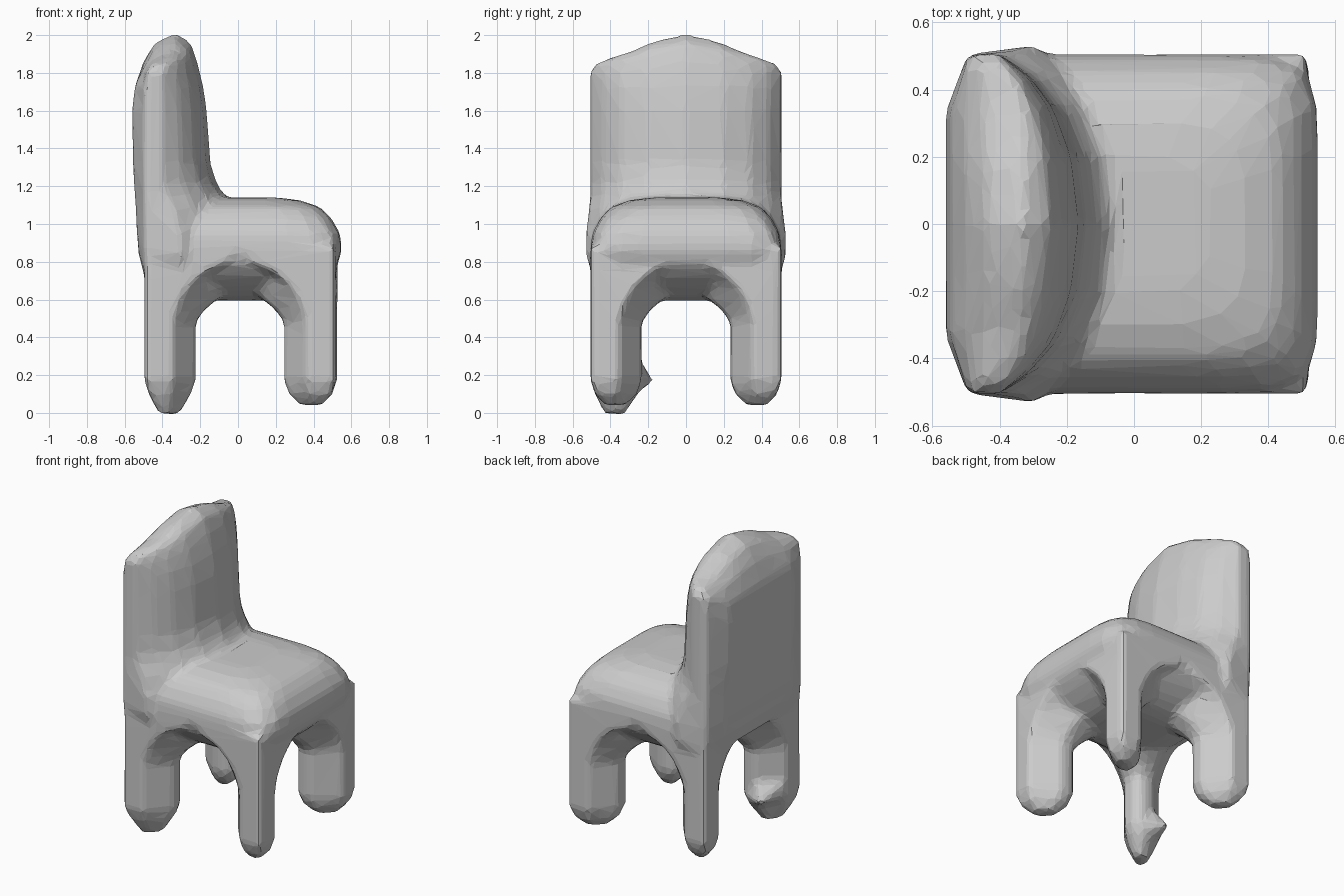
import bpy, bmesh, math
from mathutils import Vector

if "Cube" in bpy.data.objects:
    bpy.data.objects.remove(bpy.data.objects["Cube"])

bm = bmesh.new()


def loft(rings):
    """Closed skin through rings of equal point count."""
    vs = [[bm.verts.new(p) for p in r] for r in rings]
    n = len(vs[0])
    faces = []
    for a, b in zip(vs, vs[1:]):
        for i in range(n):
            j = (i + 1) % n
            faces.append(bm.faces.new((a[i], a[j], b[j], b[i])))
    for ring, z in ((vs[0], False), (vs[-1], True)):
        c = bm.verts.new(sum((v.co for v in ring), Vector()) / n)
        for i in range(n):
            j = (i + 1) % n
            faces.append(bm.faces.new((ring[i], ring[j], c) if z else (ring[j], ring[i], c)))
    bmesh.ops.recalc_face_normals(bm, faces=faces)


# seat cushion: squarish rings (height, half size, squareness)
seat = [(.595, .19, 3), (.615, .28, 3.5), (.66, .37, 4), (.72, .45, 5), (.785, .51, 8),
        (.86, .535, 9), (.95, .525, 7), (1.03, .48, 6), (1.09, .42, 5), (1.125, .32, 4), (1.14, .2, 4)]


def squircle(z, r, n, count=40):
    out = []
    for i in range(count):
        a = 2 * math.pi * i / count
        c, s = math.cos(a), math.sin(a)
        k = r / (abs(c) ** n + abs(s) ** n) ** (1 / n)
        out.append((.01 + k * c * 1.01, k * s * .945, z))
    return out


loft([squircle(*r) for r in seat])

# legs: corner-shaped section flaring into the seat (height, side, depth, scale)
leg = [(.10, .14, .27, .82), (.17, .15, .27, 1), (.28, .15, .27, 1), (.48, .15, .27, 1),
       (.54, .16, .31, 1), (.60, .185, .38, 1), (.67, .23, .47, 1), (.74, .31, .5, 1),
       (.80, .44, .5, 1), (.88, .48, .5, 1)]


def leg_ring(sx, sy, z, s, w, k, bulge=0):
    m = max(s, .85 * w)
    out_x = -.012 if sx > 0 else 0
    pts = [(0, 0), (s, 0), (w, s), (w, m), (m, w), (s - bulge, w + bulge), (out_x, s)]
    cx = .515 if sx > 0 else .495
    return [(sx * (cx - .13 - (u - .13) * k), sy * (.505 - .13 - (v - .13) * k), z)
            for u, v in pts]


for sx in (-1, 1):
    for sy in (-1, 1):
        lumpy = (sx, sy) == (-1, -1)
        rings = [leg_ring(sx, sy, -.005 if lumpy else .04, .12, .26, .42)]
        for i, row in enumerate(leg):
            rings.append(leg_ring(sx, sy, *row, .07 if lumpy and i == 1 else 0))
        loft(rings)

# backrest: height, back, rear edge, front edge, front, half width, crown drop
back = [(.74, -.50, -.49, -.3, -.10, .5, 0), (.84, -.525, -.495, -.3, -.06, .53, 0),
        (.95, -.535, -.495, -.3, -.05, .53, 0),
        (1.08, -.54, -.495, -.34, -.05, .515, 0), (1.15, -.545, -.495, -.38, -.07, .505, 0),
        (1.22, -.55, -.495, -.40, -.115, .505, 0), (1.32, -.555, -.495, -.40, -.145, .505, 0),
        (1.6, -.56, -.495, -.40, -.165, .505, 0), (1.73, -.545, -.495, -.40, -.185, .505, 0),
        (1.86, -.50, -.49, -.40, -.215, .505, .05), (1.96, -.44, -.45, -.38, -.25, .48, .10),
        (2.01, -.33, -.33, -.33, -.33, .43, .13)]


def back_ring(z, b, k, m, f, h, drop):
    half = [(b, .33 * h), (b, .66 * h), (k, min(h, .505)), (m, h),
            (m + .38 * (f - m), .87 * h), (m + .68 * (f - m), .68 * h), (m + .9 * (f - m), .4 * h)]
    pts = [(b, 0)] + half + [(f, 0)] + [(x, -y) for x, y in reversed(half)]
    return [(x, y, z - drop * (1 - math.cos(min(abs(y) / .5, 1) * math.pi)) / 2
             - drop * .3 * abs(y)) for x, y in pts]


# the crown closes onto a ridge where front and rear points meet
rings = [back_ring(*r) for r in back]
ridge, n = rings[-1], len(rings[-1])
for i, j in ((1, 7), (2, 6), (3, 4), (15, 9), (14, 10), (13, 12)):
    ridge[i] = ridge[j]
vs = [[bm.verts.new(p) for p in r] for r in rings]
faces = [bm.faces.new((a[i], a[(i + 1) % n], b[(i + 1) % n], b[i]))
         for a, b in zip(vs, vs[1:]) for i in range(n)]
faces.append(bm.faces.new(vs[0][::-1]))
bmesh.ops.recalc_face_normals(bm, faces=faces)
for strip in ((0, 1, 7, 8), (1, 2, 6, 7), (2, 3, 5, 6), (3, 4, 5),
              (8, 9, 15, 0), (9, 10, 14, 15), (10, 11, 13, 14), (11, 12, 13)):
    bm.faces.new([vs[-1][i] for i in strip])

# one continuous faceted skin
mesh = bpy.data.meshes.new("chair")
bm.to_mesh(mesh)
bm.free()
chair = bpy.data.objects.new("chair", mesh)
bpy.context.collection.objects.link(chair)
rm = chair.modifiers.new("blend", "REMESH")
rm.mode = 'VOXEL'
rm.voxel_size = .025
rm.use_smooth_shade = False
sm = chair.modifiers.new("soften", "SMOOTH")
sm.factor = .5
sm.iterations = 4
dc = chair.modifiers.new("facets", "DECIMATE")
dc.ratio = .1
